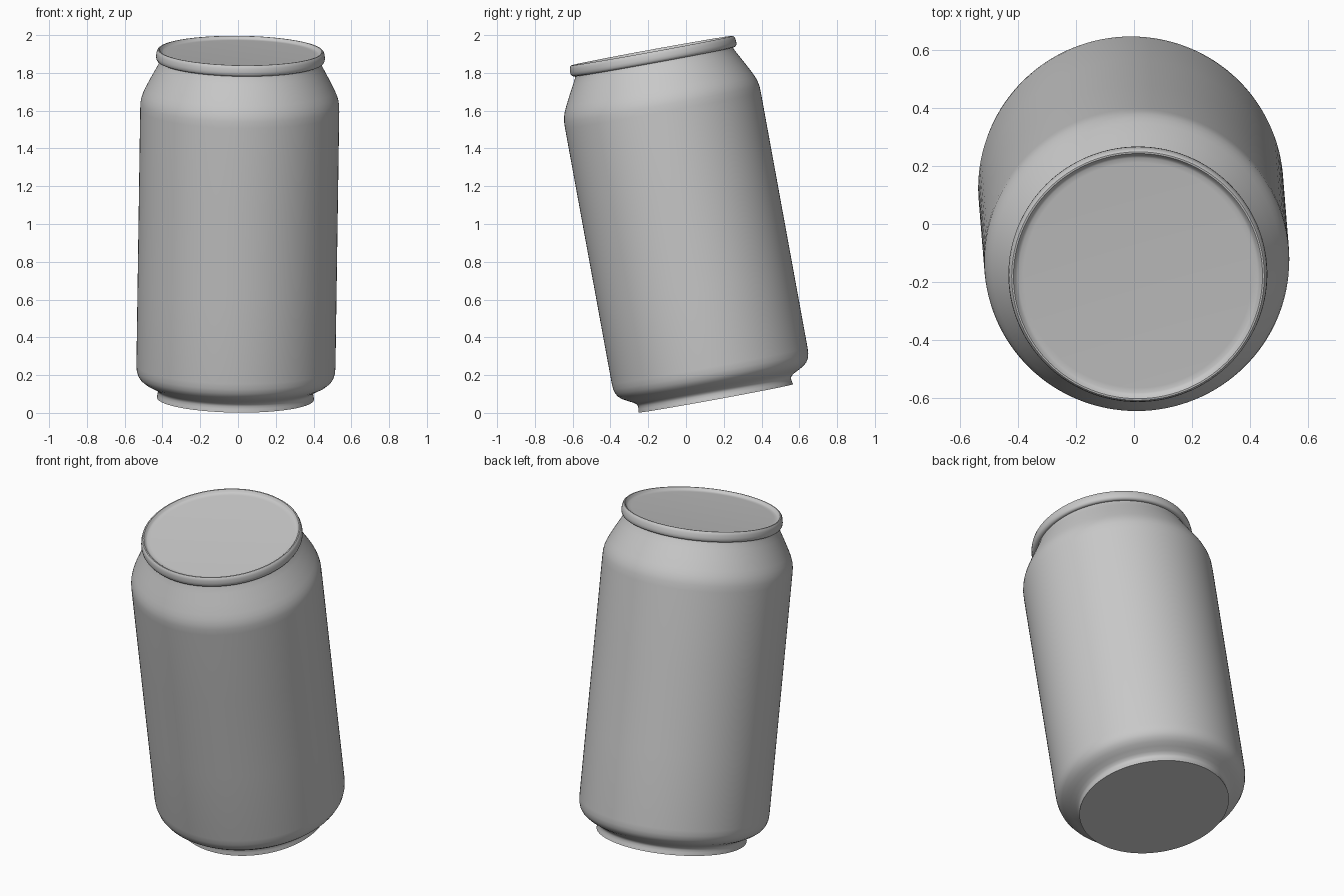
import bpy, bmesh, math
from mathutils import Vector

if "Cube" in bpy.data.objects:
    bpy.data.objects.remove(bpy.data.objects["Cube"])

SEGS = 128
AXIS = Vector((0.0146, -0.180, 0.984)).normalized()   # leaning can axis
BASE = Vector((-0.0135, 0.157, 0.0765))               # centre of the foot

metal = bpy.data.materials.new("grey metal")
metal.diffuse_color = (0.58, 0.58, 0.58, 1)
metal.use_nodes = True
metal.node_tree.nodes["Principled BSDF"].inputs["Base Color"].default_value = metal.diffuse_color
tilt = Vector((0, 0, 1)).rotation_difference(AXIS)


def lathe(name, profile, sharp=40):
    """Revolve (radius, height) points; radius 0 closes to a single point."""
    bm = bmesh.new()
    rings = []
    for r, h in profile:
        n = SEGS if r > 0 else 1
        rings.append([bm.verts.new((r * math.cos(2 * math.pi * i / SEGS),
                                    r * math.sin(2 * math.pi * i / SEGS), h))
                      for i in range(n)])
    for a, b in zip(rings, rings[1:]):
        for i in range(SEGS):
            j = (i + 1) % SEGS
            loop = [a[i % len(a)], a[j % len(a)], b[j % len(b)], b[i % len(b)]]
            bm.faces.new(list(dict.fromkeys(loop)))
    me = bpy.data.meshes.new(name)
    bm.to_mesh(me)
    bm.free()
    me.materials.append(metal)
    me.shade_smooth()
    me.set_sharp_from_angle(angle=math.radians(sharp))
    ob = bpy.data.objects.new(name, me)
    ob.rotation_mode = 'QUATERNION'
    ob.rotation_quaternion = tilt
    ob.location = BASE
    bpy.context.collection.objects.link(ob)
    return ob


# Body: flat base, foot, curved lower edge, straight wall, shoulder and neck
lathe("can_body", [
    (0, 0), (0.40, 0), (0.416, 0.0), (0.413, 0.018), (0.411, 0.032),
    (0.416, 0.044), (0.432, 0.056), (0.458, 0.069), (0.484, 0.083),
    (0.505, 0.100), (0.518, 0.120), (0.525, 0.145), (0.527, 0.175),
    (0.527, 0.60), (0.527, 1.10), (0.527, 1.55), (0.526, 1.585),
    (0.521, 1.612), (0.512, 1.638), (0.500, 1.664), (0.472, 1.718),
    (0.444, 1.770), (0.430, 1.797), (0.424, 1.812), (0.422, 1.825)])

# Rolled rim with the shallow recessed lid
lathe("rim_and_lid", [
    (0.420, 1.814), (0.432, 1.812), (0.441, 1.816), (0.446, 1.825),
    (0.447, 1.838), (0.445, 1.855), (0.441, 1.867), (0.436, 1.872),
    (0.430, 1.872), (0.425, 1.867), (0.420, 1.860), (0.412, 1.856),
    (0.395, 1.855), (0, 1.855)])
